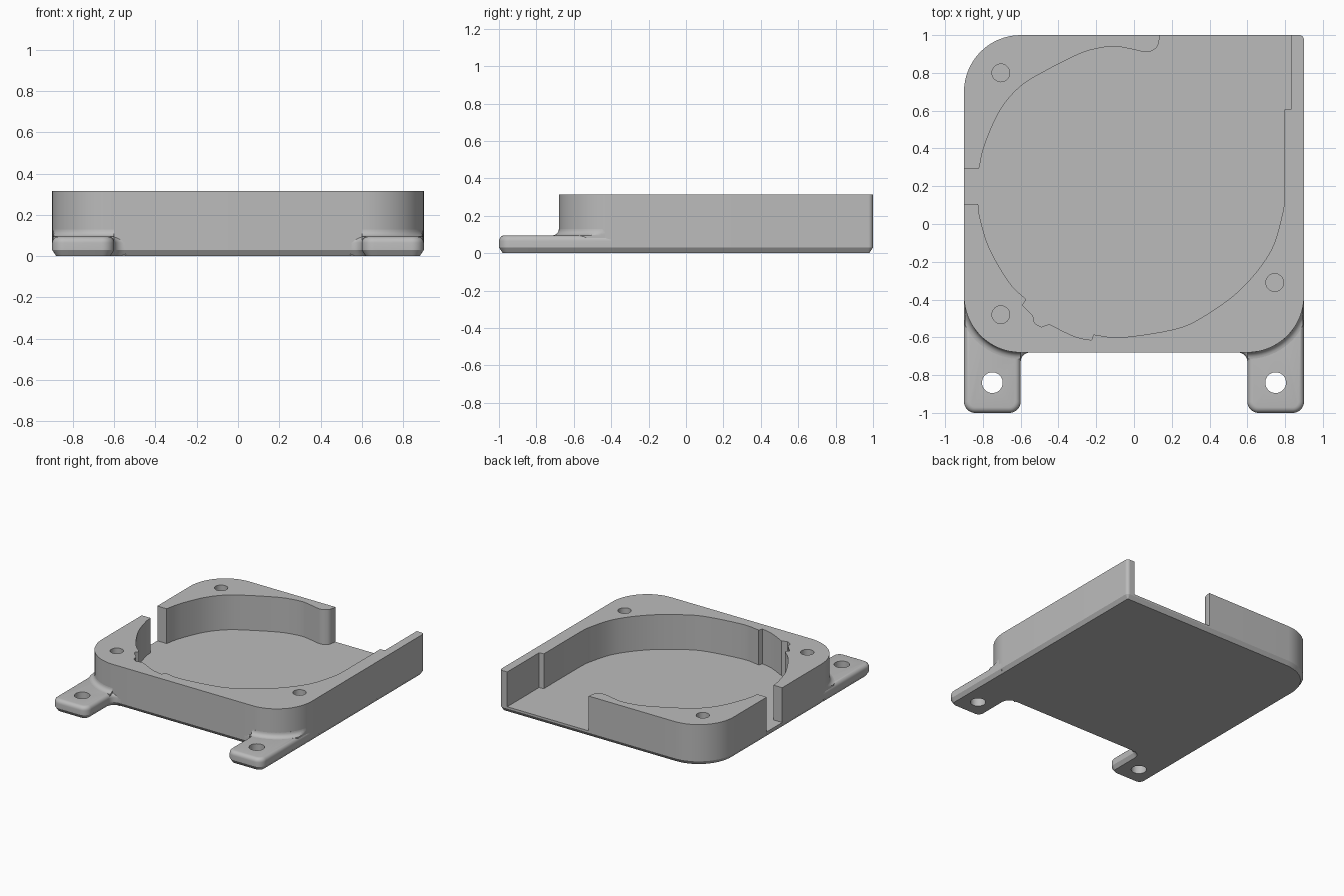
import bpy, bmesh, math
from mathutils import Vector

if "Cube" in bpy.data.objects:
    bpy.data.objects.remove(bpy.data.objects["Cube"])

grey = bpy.data.materials.new("plain grey")
grey.use_nodes = True
grey.diffuse_color = (0.5, 0.5, 0.5, 1)
grey.node_tree.nodes["Principled BSDF"].inputs["Base Color"].default_value = (0.5, 0.5, 0.5, 1)

HEIGHT, FLOOR, EAR_TOP = 0.315, 0.045, 0.095
RADIUS = 0.3


def rounded(corners, steps=10):
    """Outline from (x, y, radius) corners, each replaced by an arc."""
    out = []
    n = len(corners)
    for i, (x, y, r) in enumerate(corners):
        p = Vector((x, y))
        if r == 0:
            out.append(p)
            continue
        a = (Vector(corners[i - 1][:2]) - p).normalized()
        b = (Vector(corners[(i + 1) % n][:2]) - p).normalized()
        half = a.angle(b) / 2
        centre = p + (a + b).normalized() * r / math.sin(half)
        start = p + a * r / math.tan(half) - centre
        end = p + b * r / math.tan(half) - centre
        sweep = start.angle_signed(end)
        for k in range(steps + 1):
            t = -sweep * k / steps
            c, s = math.cos(t), math.sin(t)
            out.append(centre + Vector((start.x * c - start.y * s, start.x * s + start.y * c)))
    return out


def spline(points, steps=6):
    """Smooth curve through the points."""
    pts = [Vector(p) for p in points]
    pts = [2 * pts[0] - pts[1]] + pts + [2 * pts[-1] - pts[-2]]
    out = []
    for a, b, c, d in zip(pts, pts[1:], pts[2:], pts[3:]):
        for k in range(steps):
            t = k / steps
            out.append(b + (c - a) * t / 2 + (2 * a - 5 * b + 4 * c - d) * t * t / 2
                       + (3 * b - a - 3 * c + d) * t ** 3 / 2)
    return out + [pts[-2]]


def inset(outline, d):
    """Move a counter-clockwise outline inward by d."""
    out = []
    n = len(outline)
    for i, p in enumerate(outline):
        e = (p - outline[i - 1]).normalized()
        f = (outline[(i + 1) % n] - p).normalized()
        m = Vector((-e.y - f.y, e.x + f.x))
        out.append(p + m * 2 * d / m.length_squared)
    return out


def loft(bm, rings, closed=False):
    """Skin rings of 3D points, with caps unless the rings are open strips."""
    loops = [[bm.verts.new(p) for p in ring] for ring in rings]
    for lo, hi in zip(loops, loops[1:]):
        for i in range(len(lo)):
            j = (i + 1) % len(lo)
            bm.faces.new((lo[i], lo[j], hi[j], hi[i]))
    bm.faces.new(loops[0][::-1])
    bm.faces.new(loops[-1])


def layers(outline, profile):
    return [[(p.x, p.y, z) for p in inset(outline, d)] for d, z in profile]


def prism(bm, outline, low, high):
    loft(bm, [[(p[0], p[1], z) for p in outline] for z in (low, high)])


def circle(x, y, r, n=32):
    return [(x + r * math.cos(math.tau * k / n), y + r * math.sin(math.tau * k / n)) for k in range(n)]


def finish(name, bm):
    bmesh.ops.recalc_face_normals(bm, faces=bm.faces)
    mesh = bpy.data.meshes.new(name)
    bm.to_mesh(mesh)
    bm.free()
    mesh.materials.append(grey)
    ob = bpy.data.objects.new(name, mesh)
    bpy.context.collection.objects.link(ob)
    return ob


def activate(ob):
    bpy.ops.object.select_all(action='DESELECT')
    ob.select_set(True)
    bpy.context.view_layer.objects.active = ob


def cut(ob, cutter):
    activate(ob)
    mod = ob.modifiers.new("cut", 'BOOLEAN')
    mod.operation, mod.solver, mod.object = 'DIFFERENCE', 'EXACT', cutter
    bpy.ops.object.modifier_apply(modifier=mod.name)
    bpy.data.objects.remove(cutter)


def smooth(ob):
    activate(ob)
    bpy.ops.object.shade_smooth_by_angle(angle=math.radians(28))


# Housing block with a chamfered underside
bm = bmesh.new()
block = rounded([(-0.9, -0.68, RADIUS), (0.9, -0.68, RADIUS), (0.9, 1, 0.025), (-0.9, 1, RADIUS)], 16)
loft(bm, layers(block, [(0.02, 0), (0, 0.03), (0, HEIGHT)]))
housing = finish("housing", bm)

# Spiral chamber, open at the back and slotted on one side, plus blind screw holes
right_wall = spline([(0.797, 0.15), (0.785, 0.05), (0.72, -0.15), (0.56, -0.35), (0.35, -0.5),
                     (0.2, -0.56), (-0.07, -0.6), (-0.215, -0.585)])
notches = spline([(-0.225, -0.615), (-0.315, -0.595), (-0.45, -0.53)])
pocket = spline([(-0.49, -0.545), (-0.525, -0.525), (-0.535, -0.485)])
side_wall = spline([(-0.57, -0.4), (-0.66, -0.31), (-0.765, -0.13), (-0.815, 0.03), (-0.825, 0.105)])
tongue = spline([(-0.82, 0.295), (-0.79, 0.42), (-0.71, 0.6), (-0.605, 0.725), (-0.47, 0.81),
                 (-0.29, 0.9), (-0.19, 0.93), (-0.1, 0.94), (-0.01, 0.925), (0.07, 0.91),
                 (0.12, 0.935), (0.135, 0.98)])
chamber = ([(0.135, 1.1), (0.835, 1.1), (0.835, 0.61), (0.797, 0.605)][::1] + right_wall + notches
           + pocket + [(-0.59, -0.43)] + side_wall + [(-1, 0.105), (-1, 0.295)] + tongue)
bm = bmesh.new()
prism(bm, chamber, FLOOR, 0.5)
for x, y in ((-0.705, 0.8), (-0.705, -0.48), (0.745, -0.31)):
    prism(bm, circle(x, y, 0.047), 0.06, 0.5)
cut(housing, finish("chamber_cutter", bm))
smooth(housing)

# Mounting ears with rounded edges, and the cove joining each to the housing
ear = rounded([(-0.9, -1, 0.06), (-0.6, -1, 0.06), (-0.6, -0.68, 0.05), (-0.53, -0.68, 0),
               (-0.53, -0.66, 0), (-0.76, -0.54, 0), (-0.8, -0.4, 0), (-0.9, -0.4, 0)])
edge = [(0.02, 0), (0, 0.03)]
for k in range(6):
    t = math.pi / 2 * k / 5
    edge.append((0.03 * (1 - math.cos(t)), EAR_TOP - 0.03 + 0.03 * math.sin(t)))

COVE = 0.035
for side, name in ((1, "right"), (-1, "left")):
    bm = bmesh.new()
    loft(bm, [[(x * side, y, z) for x, y, z in ring] for ring in layers(ear, edge)])
    ob = finish("mounting_ear_" + name, bm)
    bm = bmesh.new()
    prism(bm, circle(-0.75 * side, -0.84, 0.055), -0.1, 0.3)
    cut(ob, finish("ear_cutter", bm))
    smooth(ob)

    section = [(-0.02, -0.02), (COVE, -0.02)]
    for k in range(7):
        t = math.pi / 2 * k / 6
        section.append((COVE * (1 - math.sin(t)), COVE * (1 - math.cos(t))))
    section.append((-0.02, COVE))
    bm = bmesh.new()
    rings = []
    for k in range(21):
        a = math.pi * (1 + 0.5 * k / 20)
        rings.append([(side * max(-0.895, -0.6 + (RADIUS + d) * math.cos(a)),
                       -0.38 + (RADIUS + d) * math.sin(a), EAR_TOP + h) for d, h in section])
    loft(bm, rings)
    smooth(finish("ear_cove_" + name, bm))
